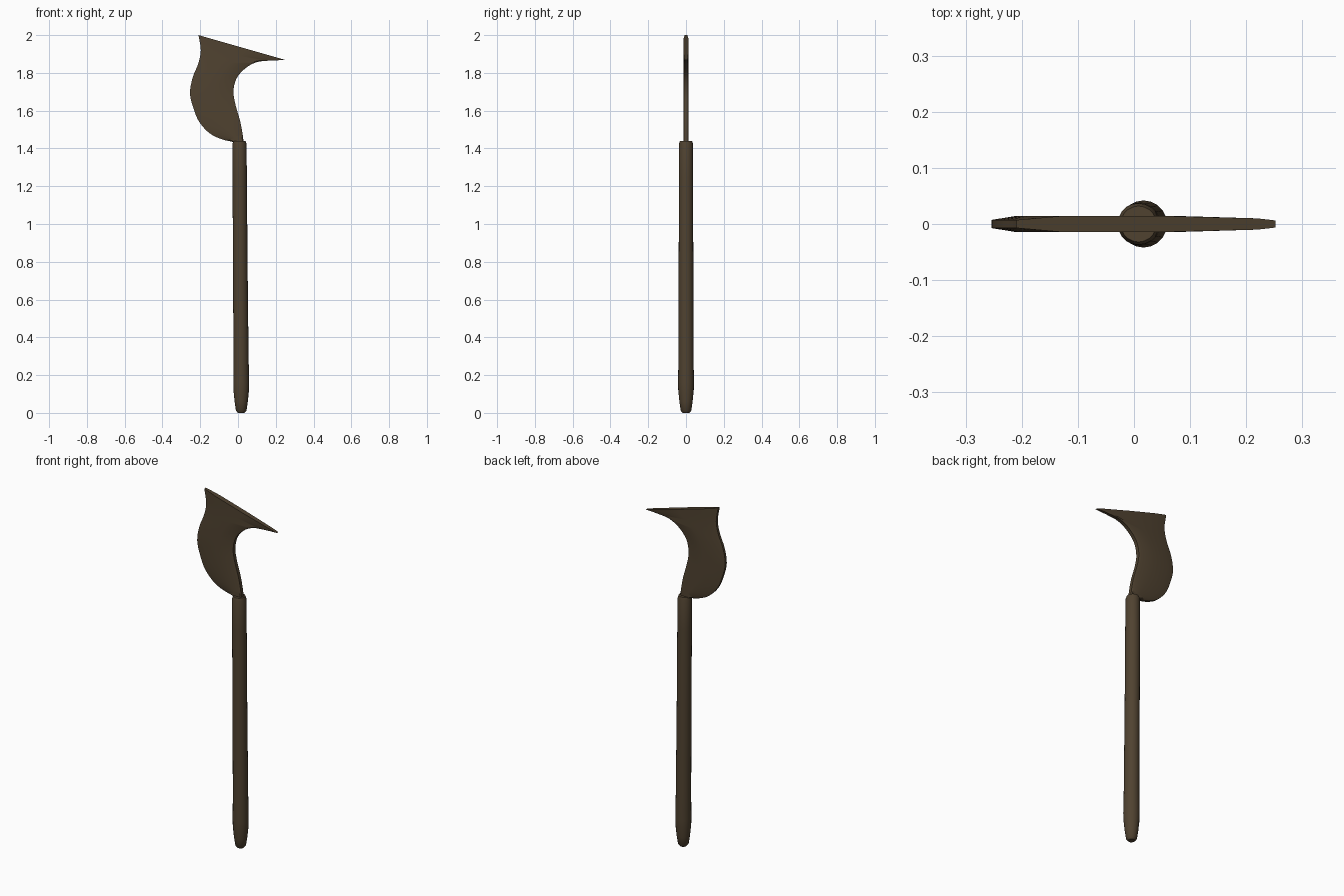
import bpy, math
from mathutils import Vector

if "Cube" in bpy.data.objects:
    bpy.data.objects.remove(bpy.data.objects["Cube"])

mat = bpy.data.materials.new("dark brown")
mat.diffuse_color = (0.08, 0.055, 0.03, 1)
mat.use_nodes = True
mat.node_tree.nodes["Principled BSDF"].inputs["Base Color"].default_value = mat.diffuse_color


def make(name, verts, faces, angle):
    me = bpy.data.meshes.new(name)
    me.from_pydata(verts, [], faces)
    me.materials.append(mat)
    ob = bpy.data.objects.new(name, me)
    bpy.context.collection.objects.link(ob)
    bpy.ops.object.select_all(action='DESELECT')
    ob.select_set(True)
    bpy.context.view_layer.objects.active = ob
    bpy.ops.object.mode_set(mode='EDIT')
    bpy.ops.mesh.select_all(action='SELECT')
    bpy.ops.mesh.normals_make_consistent(inside=False)
    bpy.ops.object.mode_set(mode='OBJECT')
    bpy.ops.object.shade_smooth_by_angle(angle=math.radians(angle))
    return ob


def tube(rings, n):
    """Faces of a closed tube made of rings with n points each."""
    faces = [(r * n + i, r * n + (i + 1) % n, (r + 1) * n + (i + 1) % n, (r + 1) * n + i)
             for r in range(rings - 1) for i in range(n)]
    return faces + [tuple(range(n)), tuple((rings - 1) * n + i for i in range(n))]


def spline(pts, steps=4):
    """Smooth curve through the points."""
    p = [Vector(q) for q in pts]
    p = [2 * p[0] - p[1]] + p + [2 * p[-1] - p[-2]]
    out = []
    for i in range(1, len(p) - 2):
        a, b, c, d = p[i - 1:i + 3]
        for k in range(steps):
            t = k / steps
            out.append(0.5 * (2 * b + (c - a) * t + (2 * a - 5 * b + 4 * c - d) * t * t
                              + (3 * b - a - 3 * c + d) * t ** 3))
    return out + [p[-2]]


# handle: slightly leaning round shaft with tapered butt (z, centre x, radius)
SEG = 20
shaft = [(0, .017, .018), (.012, .017, .028), (.06, .017, .035), (.12, .017, .041),
         (.16, .017, .042), (.3, .016, .040), (.8, .012, .0385), (1.25, .009, .038),
         (1.425, .008, .037), (1.44, .008, .032)]
verts = [(cx + r * math.cos(2 * math.pi * i / SEG), r * math.sin(2 * math.pi * i / SEG), z)
         for z, cx, r in shaft for i in range(SEG)]
make("handle", verts, tube(len(shaft), SEG), 35)

# blade: lofted between the convex cutting edge and the concave hooked back
cutting = spline([(-.03, 1.435), (-.09, 1.45), (-.15, 1.48), (-.205, 1.54), (-.235, 1.61),
                  (-.254, 1.69), (-.24, 1.775), (-.21, 1.85), (-.197, 1.92), (-.209, 2.0)])
back = spline([(.03, 1.435), (.022, 1.49), (.01, 1.55), (-.013, 1.63), (-.024, 1.70),
               (-.008, 1.77), (.04, 1.825), (.10, 1.857), (.17, 1.865), (.252, 1.868)])
section = [(0, .5), (.18, 1), (.55, 1), (.93, 1), (1, .7)]   # fraction across, thickness
verts = []
for a, b in zip(cutting, back):
    rib = []
    for f, h in section:
        p = a.lerp(b, f)
        rib.append((p.x, h * (.0145 - .03 * max(0, p.x - .07)), p.y))
    verts += rib + [(x, -y, z) for x, y, z in reversed(rib)]
make("blade", verts, tube(len(cutting), 2 * len(section)), 30)
